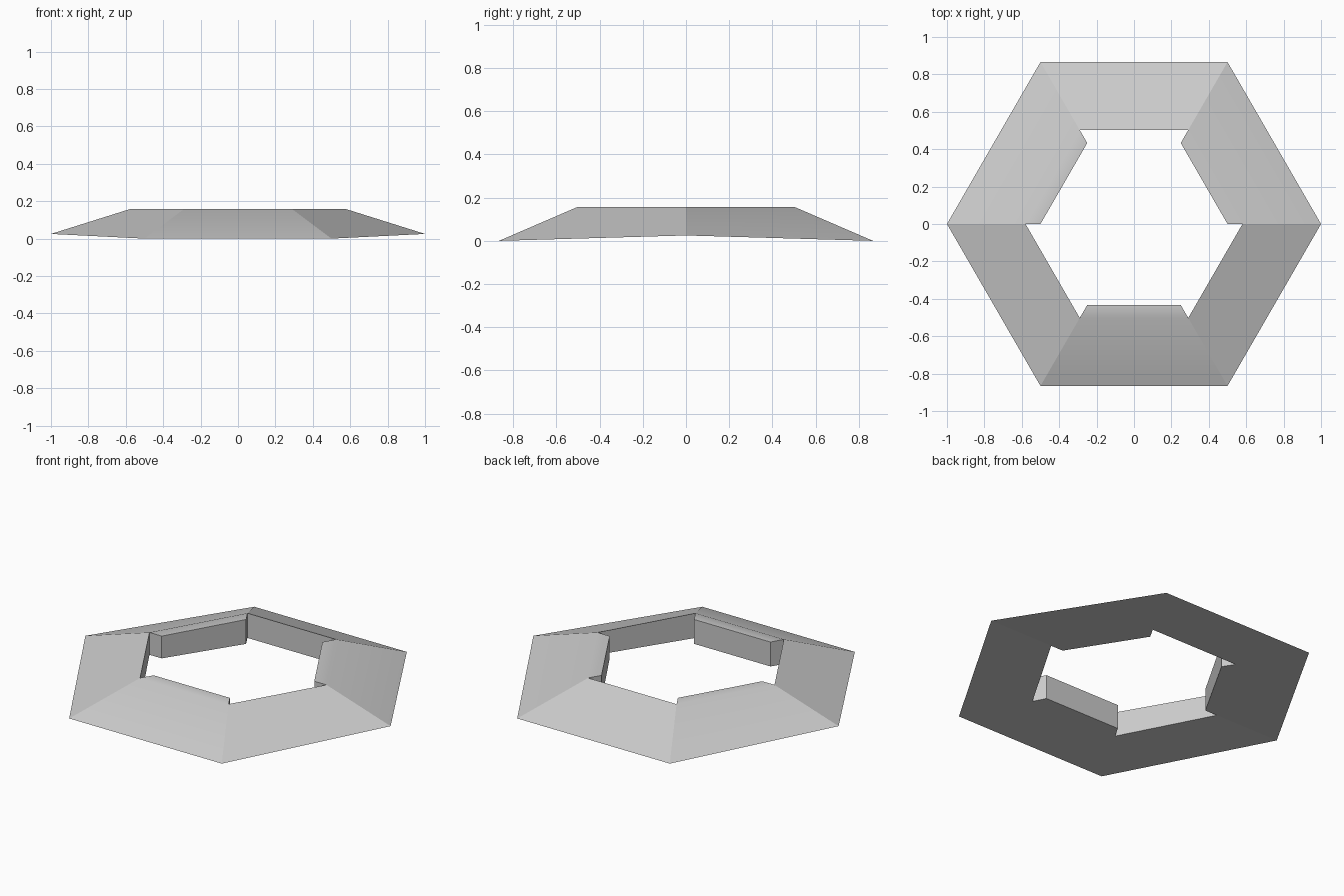
import bpy
from math import cos, sin, radians, sqrt

cube = bpy.data.objects.get("Cube")
if cube:
    bpy.data.objects.remove(cube, do_unlink=True)

TOP = 0.157        # height of the inner rim
LIFT = 0.025       # underside rise along the y = 0 fold
R_OUT, R_RIM, R_LIP = 1.0, 0.58, 0.5

grey = bpy.data.materials.new("light grey")
grey.use_nodes = True
colour = (0.6, 0.6, 0.6, 1)
grey.diffuse_color = colour
grey.node_tree.nodes["Principled BSDF"].inputs["Base Color"].default_value = colour


def corner(radius, angle, top):
    """Point on a hexagon corner ray, on the flat top or the folded underside."""
    x, y = radius * cos(radians(angle)), radius * sin(radians(angle))
    z = TOP if top else LIFT * (1 - abs(y) / (sqrt(3) / 2))
    return (x, y, max(z, 0))


def segment(name, start, has_lip):
    """One side of the ring; cross-section points run from outer edge over the top and back."""
    section = [(R_OUT, False), (R_RIM, True)]
    if has_lip:
        section += [(R_LIP, True), (R_LIP, False)]
    section.append((R_RIM, False))
    n = len(section)
    verts = [corner(r, a, top) for a in (start, start + 60) for r, top in section]
    faces = [(i, n + i, n + (i + 1) % n, (i + 1) % n) for i in range(n)]
    # exposed ends of the lip, where it steps in past its neighbours
    if has_lip:
        faces += [(1, 2, 3, 4), (n + 4, n + 3, n + 2, n + 1)]
    mesh = bpy.data.meshes.new(name)
    mesh.from_pydata(verts, [], faces)
    mesh.materials.append(grey)
    obj = bpy.data.objects.new(name, mesh)
    bpy.context.collection.objects.link(obj)
    # lipped sides blend softly from slope to lip
    if has_lip:
        bpy.ops.object.select_all(action="DESELECT")
        obj.select_set(True)
        bpy.context.view_layer.objects.active = obj
        bpy.ops.object.shade_smooth_by_angle(angle=radians(30))


# Six ring sides, alternately lipped and plain
sides = ["back_left", "back", "back_right", "front_right", "front", "front_left"]
for i, side in enumerate(sides):
    segment(side + "_ring_side", i * 60, i % 2 == 0)
